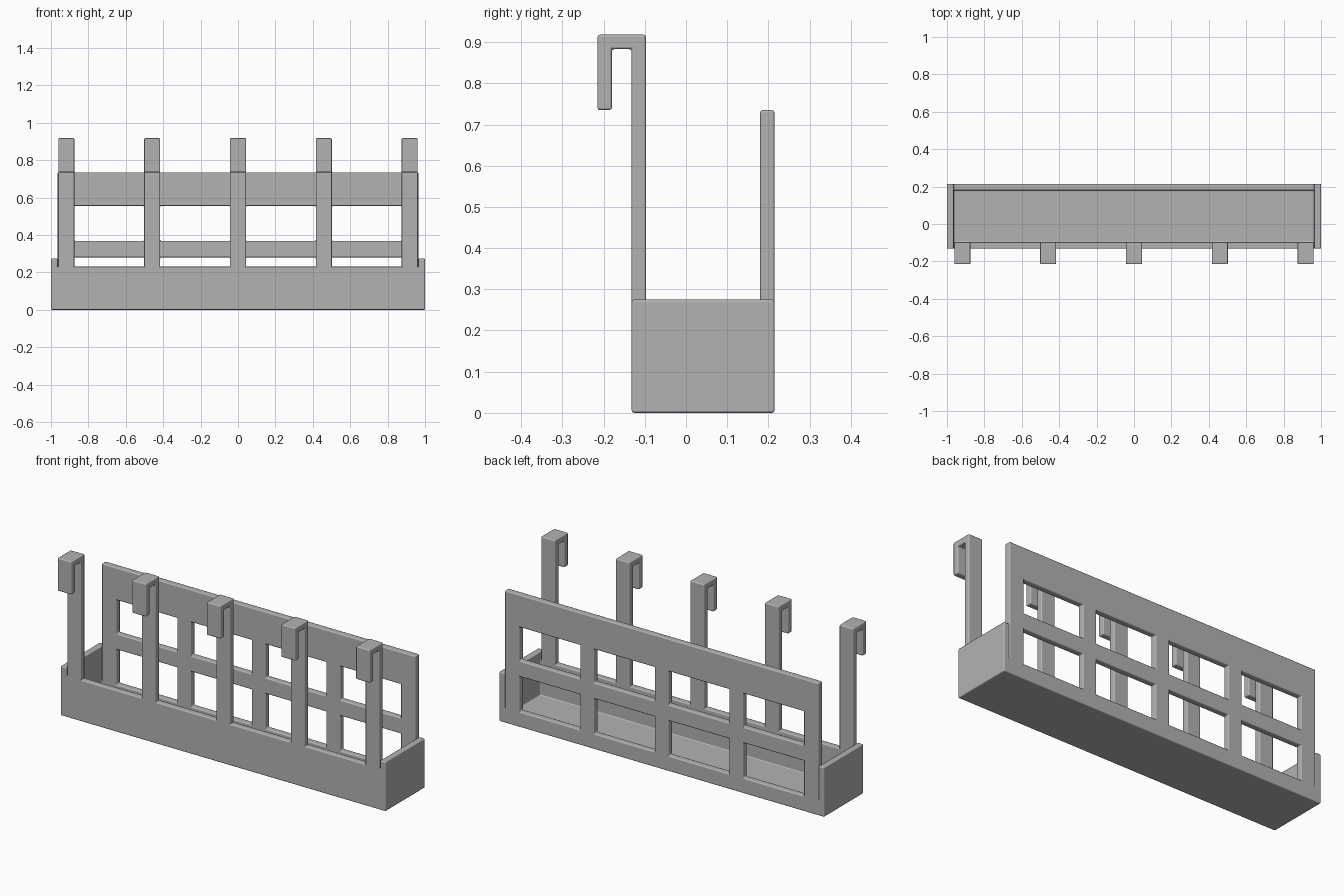
import bpy
import bmesh
from itertools import product

cube = bpy.data.objects.get("Cube")
if cube:
    bpy.data.objects.remove(cube, do_unlink=True)

GREY = (0.45, 0.45, 0.45, 1)
mat = bpy.data.materials.new("plain_grey")
mat.use_nodes = True
mat.diffuse_color = GREY
mat.node_tree.nodes["Principled BSDF"].inputs["Base Color"].default_value = GREY


def fused(name, boxes):
    """Join (x0, x1, y0, y1, z0, z1) boxes into one seamless, bevelled shell."""
    cuts = [sorted({b[2 * a + s] for b in boxes for s in (0, 1)}) for a in range(3)]

    def solid(cell):
        if any(c < 0 or c >= len(k) - 1 for c, k in zip(cell, cuts)):
            return False
        mid = [(k[c] + k[c + 1]) / 2 for c, k in zip(cell, cuts)]
        return any(all(b[2 * a] < mid[a] < b[2 * a + 1] for a in range(3)) for b in boxes)

    bm = bmesh.new()
    for cell in product(*(range(len(k) - 1) for k in cuts)):
        if not solid(cell):
            continue
        for axis, side in product(range(3), (0, 1)):
            beside = list(cell)
            beside[axis] += 2 * side - 1
            if solid(beside):
                continue
            u, v = (axis + 1) % 3, (axis + 2) % 3
            corners = []
            for du, dv in ((0, 0), (1, 0), (1, 1), (0, 1)):
                idx = list(cell)
                idx[axis] += side
                idx[u] += du
                idx[v] += dv
                corners.append(bm.verts.new([cuts[a][idx[a]] for a in range(3)]))
            bm.faces.new(corners if side else corners[::-1])
    bmesh.ops.remove_doubles(bm, verts=bm.verts[:], dist=0.0001)
    mesh = bpy.data.meshes.new(name)
    bm.to_mesh(mesh)
    bm.free()
    mesh.materials.append(mat)
    mesh.polygons.foreach_set("use_smooth", [True] * len(mesh.polygons))
    obj = bpy.data.objects.new(name, mesh)
    bpy.context.collection.objects.link(obj)
    bevel = obj.modifiers.new("soft_edges", "BEVEL")
    bevel.width = 0.006
    bevel.segments = 2
    bevel.limit_method = "ANGLE"
    bevel.harden_normals = True
    return obj


# Main dimensions
T = 0.035                       # wall thickness
FRONT, BACK = -0.132, 0.215
INNER = 1 - T
RIM, FRONT_TOP = 0.275, 0.23
PANEL_TOP, HOOK_TOP = 0.735, 0.918
SILL = 0.085
POST = 0.043                    # half width of posts and mullions
post_centres = [0.459 * i for i in range(-2, 3)]

# Trough: floor, end walls, low front wall and back sill
fused("trough", [
    (-1, 1, FRONT, BACK, 0, T),
    (-1, -INNER, FRONT, BACK, 0, RIM),
    (INNER, 1, FRONT, BACK, 0, RIM),
    (-1, 1, FRONT, FRONT + T, 0, FRONT_TOP),
    (-1, 1, BACK - T, BACK, 0, SILL),
])

# Back lattice: horizontal rails, then mullions between the openings
rails = [(0, SILL), (0.28, 0.368), (0.555, PANEL_TOP)]
bars = [(-INNER, INNER, BACK - T, BACK, low, high) for low, high in rails]
for x in post_centres:
    left = -INNER if x < -0.9 else x - POST
    right = INNER if x > 0.9 else x + POST
    bars.append((left, right, BACK - T, BACK, 0, PANEL_TOP))
fused("back_lattice", bars)

# Five posts rising from the front wall and hooking forward
for number, x in enumerate(post_centres, 1):
    sides = (x - POST, x + POST)
    fused(f"hook_{number}", [
        (*sides, FRONT, FRONT + T, T, HOOK_TOP),
        (*sides, -BACK, FRONT + T, HOOK_TOP - T, HOOK_TOP),
        (*sides, -BACK, -BACK + T, PANEL_TOP, HOOK_TOP),
    ])
